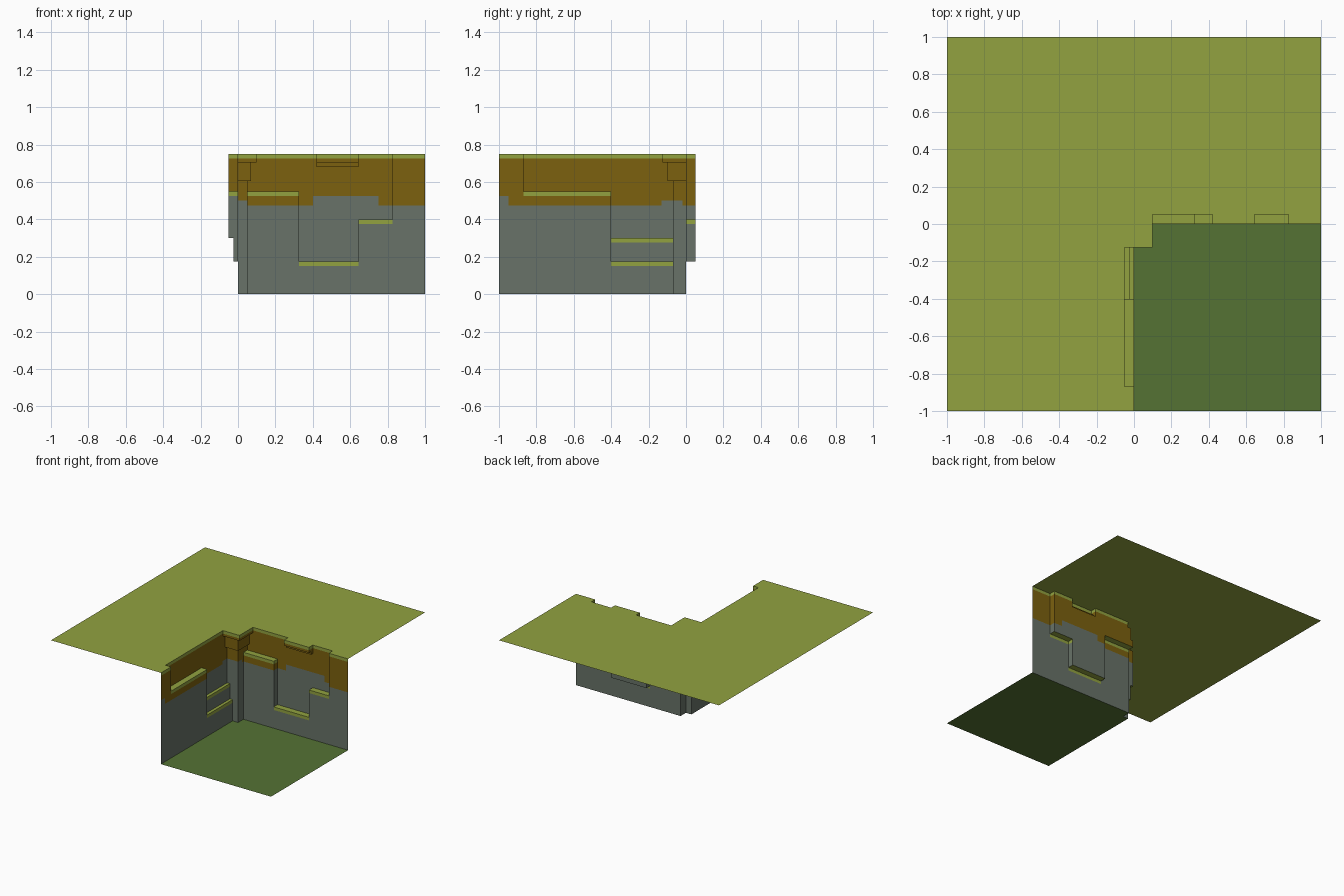
import bpy, bmesh, math

if "Cube" in bpy.data.objects:
    bpy.data.objects.remove(bpy.data.objects["Cube"])

TOP, LIP = 0.75, 0.025

# One flat material per colour
def material(name, rgb):
    m = bpy.data.materials.new(name)
    m.diffuse_color = (*rgb, 1)
    m.use_nodes = True
    m.node_tree.nodes["Principled BSDF"].inputs["Base Color"].default_value = m.diffuse_color
    return m

GRASS, FLOOR, EARTH, ROCK = range(4)
MATS = [material("light_grass", (0.287, 0.361, 0.051)),
        material("dark_grass", (0.089, 0.171, 0.034)),
        material("brown_earth", (0.202, 0.119, 0.0045)),
        material("grey_rock", (0.138, 0.171, 0.138))]

# Boxes: x0, x1, y0, y1, z0, z1
CUTS = [(-.05, 0, -.87, -.40, .55, TOP),      # left wall ledges
        (-.025, 0, -.40, -.07, .175, TOP),
        (-.05, 0, -.40, -.07, .30, TOP),
        (.05, .325, 0, .05, .55, TOP),        # back wall ledges
        (.325, .645, 0, .05, .175, TOP),
        (.645, .825, 0, .05, .40, TOP)]
ADDS = [(-.05, .05, -.07, .05, 0, .605),      # stepped corner pillar
        (-.05, .07, -.10, .05, .605, .705),
        (-.05, .10, -.125, .05, .705, TOP),
        (.42, .645, .025, .05, .68, .705),    # overhang on back wall
        (.42, .645, 0, .05, .705, TOP)]

# Grid planes from every box edge, plus the colour change lines
def planes(i, extra):
    return sorted({round(v, 4) for b in CUTS + ADDS for v in b[i:i + 2]} | set(extra))

XS = planes(0, (-1, 0, .4, .75, 1))
YS = planes(2, (-1, -.95, -.13, -.02, 0, 1))
ZS = planes(4, (0, .15, .275, .375, .475, .5, .525, .725, TOP, 1))
AXES = (XS, YS, ZS)

def inside(p, b):
    return all(b[2 * i] < p[i] < b[2 * i + 1] for i in range(3))

def is_solid(c):
    p = [(AXES[i][c[i]] + AXES[i][c[i] + 1]) / 2 for i in range(3)]
    if p[2] > TOP:
        return False
    if any(inside(p, b) for b in ADDS):
        return True
    return (p[0] < 0 or p[1] > 0) and not any(inside(p, b) for b in CUTS)

# Height where grey rock turns into brown earth
def earth_line(axis, x, y):
    if axis == 1 and y > -.2:
        return .5 if x < .05 else .525 if .4 < x < .75 else .475
    if axis == 1:
        return .525
    return .525 if y < -.95 else .5 if -.13 < y < -.02 else .475

SIZE = [len(a) - 1 for a in AXES]
CELLS = {(i, j, k): is_solid((i, j, k))
         for i in range(SIZE[0]) for j in range(SIZE[1]) for k in range(SIZE[2])}
parts = {"plateau": bmesh.new(), "lower_floor": bmesh.new(), "cliff_walls": bmesh.new()}

def quad(part, axis, cell, sign, mat):
    """Face on the high side of a cell along the axis."""
    u, v = (axis + 1) % 3, (axis + 2) % 3
    pts = []
    for du, dv in ((0, 0), (1, 0), (1, 1), (0, 1)):
        p = [0, 0, 0]
        p[axis] = AXES[axis][cell[axis] + 1]
        p[u], p[v] = AXES[u][cell[u] + du], AXES[v][cell[v] + dv]
        pts.append(p)
    bm = parts[part]
    f = bm.faces.new([bm.verts.new(p) for p in (pts if sign > 0 else pts[::-1])])
    f.material_index = mat

# Skin the terrain wherever solid meets air
for cell, solid in CELLS.items():
    if cell[2] == 0 and not solid:
        quad("lower_floor", 2, (cell[0], cell[1], -1), 1, FLOOR)
    for axis in range(3):
        n = list(cell)
        n[axis] += 1
        n = tuple(n)
        if n not in CELLS or CELLS[n] == solid:
            continue
        sign = 1 if solid else -1
        body = cell if solid else n
        mid = [(AXES[i][body[i]] + AXES[i][body[i] + 1]) / 2 for i in range(3)]
        mid[axis] = AXES[axis][cell[axis] + 1]
        if axis == 2:
            if sign > 0:
                quad("plateau" if mid[2] > TOP - .01 else "cliff_walls", 2, cell, 1, GRASS)
            else:
                quad("cliff_walls", 2, cell, -1, EARTH)
            continue
        # grassy lip just under any open top, then earth over rock
        above = list(body)
        while CELLS[tuple(above)]:
            above[2] += 1
        if ZS[above[2]] - mid[2] < LIP:
            mat = GRASS
        else:
            mat = EARTH if mid[2] > earth_line(axis, mid[0], mid[1]) else ROCK
        quad("cliff_walls", axis, cell, sign, mat)

# Merge coplanar cells and make the objects
for name, bm in parts.items():
    bmesh.ops.remove_doubles(bm, verts=bm.verts, dist=1e-4)
    bmesh.ops.dissolve_limit(bm, angle_limit=math.radians(1), verts=bm.verts,
                             edges=bm.edges, delimit={'MATERIAL'})
    me = bpy.data.meshes.new(name)
    for m in MATS:
        me.materials.append(m)
    bm.to_mesh(me)
    bm.free()
    bpy.context.collection.objects.link(bpy.data.objects.new(name, me))
